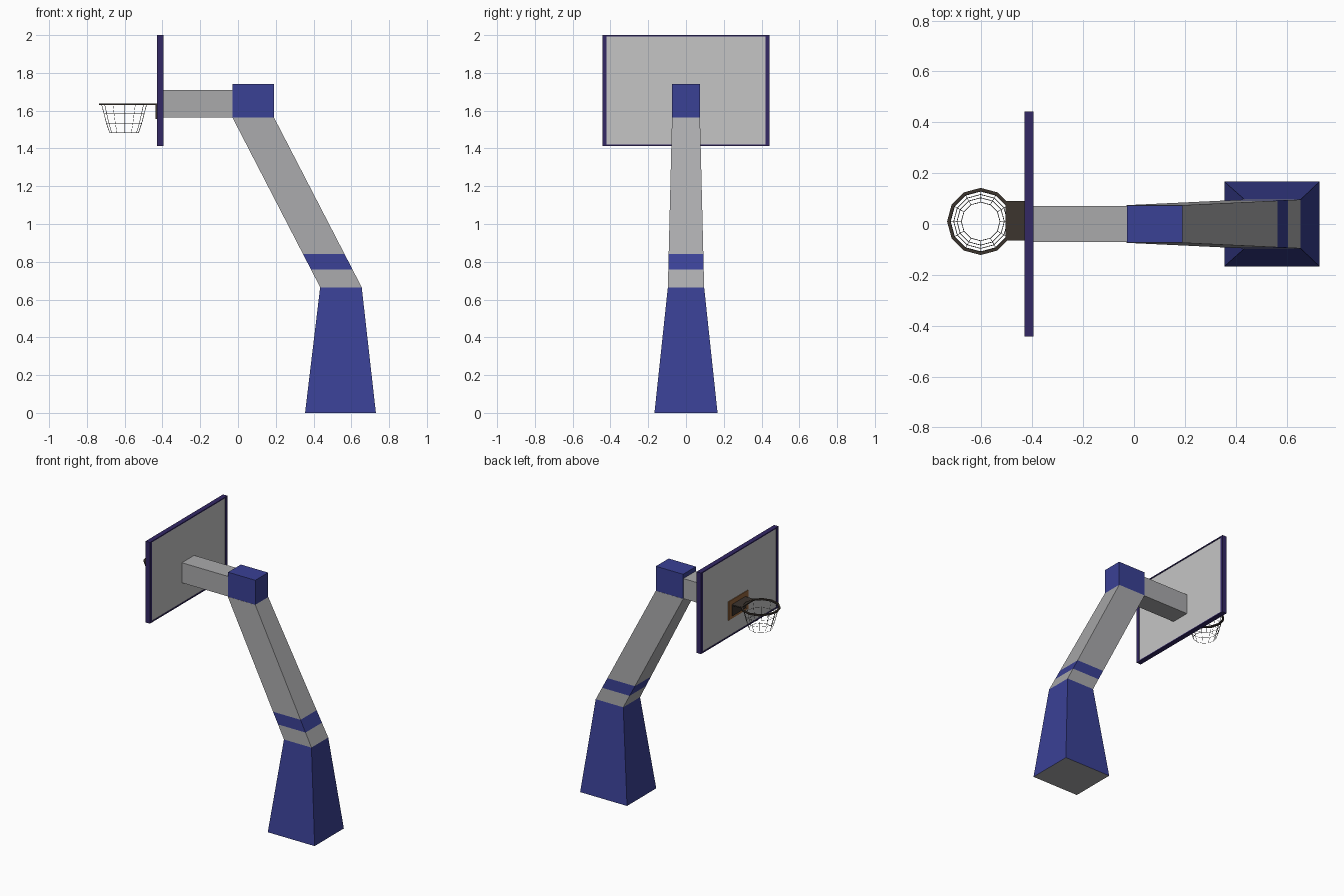
import bpy, bmesh, math

if "Cube" in bpy.data.objects:
    bpy.data.objects.remove(bpy.data.objects["Cube"])


def material(name, rgb):
    m = bpy.data.materials.new(name)
    m.diffuse_color = (*rgb, 1)
    m.use_nodes = True
    m.node_tree.nodes["Principled BSDF"].inputs["Base Color"].default_value = m.diffuse_color
    return m


BLUE = material("blue_paint", (0.042, 0.052, 0.30))
GREY = material("grey_metal", (0.40, 0.40, 0.41))
PANEL = material("board_grey", (0.56, 0.56, 0.56))
PURPLE = material("dark_purple", (0.033, 0.021, 0.13))
ORANGE = material("brown_orange", (0.30, 0.13, 0.045))
DARK = material("dark_brown", (0.045, 0.035, 0.028))
NET = material("net_grey", (0.10, 0.10, 0.10))


def finish(name, bm, mats):
    bmesh.ops.recalc_face_normals(bm, faces=bm.faces)
    me = bpy.data.meshes.new(name)
    bm.to_mesh(me)
    bm.free()
    for m in mats:
        me.materials.append(m)
    ob = bpy.data.objects.new(name, me)
    bpy.context.collection.objects.link(ob)
    return ob


def loft(name, sections, mats, rule=None):
    """Stack of rectangles (z, x0, x1, half_y); rule(face centre) gives the material."""
    bm = bmesh.new()
    rings = [[bm.verts.new(p) for p in ((a, -h, z), (b, -h, z), (b, h, z), (a, h, z))]
             for z, a, b, h in sections]
    for r, s in zip(rings, rings[1:]):
        for i in range(4):
            j = (i + 1) % 4
            bm.faces.new((r[i], r[j], s[j], s[i]))
    bm.faces.new(rings[0])
    bm.faces.new(rings[-1])
    if rule:
        for f in bm.faces:
            f.material_index = rule(f.calc_center_median())
    return finish(name, bm, mats)


def box(name, x, y, z, mat):
    bm = bmesh.new()
    bmesh.ops.create_cube(bm, size=1)
    for v in bm.verts:
        v.co = [sum(r) / 2 + c * (r[1] - r[0]) for r, c in zip((x, y, z), v.co)]
    return finish(name, bm, [mat])


# Tapered pedestal with grey underside
loft("pedestal", [(0, 0.355, 0.73, 0.167), (0.665, 0.435, 0.655, 0.096)],
     [BLUE, GREY], lambda c: int(c.z < 0.01))


# Leaning post with a painted blue band
def post_section(z):
    t = (z - 0.665) / 0.9
    x = 0.435 - 0.465 * t
    return (z, x, x + 0.22, 0.096 - 0.022 * t)


loft("leaning_post", [post_section(z) for z in (0.665, 0.76, 0.84, 1.565)],
     [GREY, BLUE], lambda c: int(0.77 < c.z < 0.83))

# Corner cap and horizontal arm
box("corner_cap", (-0.028, 0.19), (-0.073, 0.073), (1.565, 1.742), BLUE)
box("horizontal_arm", (-0.402, -0.028), (-0.07, 0.07), (1.565, 1.71), GREY)

# Backboard panel and its frame
box("backboard_panel", (-0.425, -0.400), (-0.43, 0.43), (1.42, 1.995), PANEL)
for side, s in (("left", 1), ("right", -1)):
    ys = sorted((s * 0.421, s * 0.443))
    box("frame_" + side, (-0.43, -0.395), ys, (1.413, 2.0), PURPLE)
for end, z in (("bottom", 1.413), ("top", 1.992)):
    box("frame_" + end, (-0.43, -0.395), (-0.421, 0.421), (z, z + 0.008), PURPLE)

# Hoop mounting: painted target, back plate and shelf
box("target_plate", (-0.430, -0.424), (-0.10, 0.125), (1.535, 1.67), ORANGE)
box("hoop_back_plate", (-0.436, -0.428), (-0.065, 0.09), (1.555, 1.637), DARK)
box("hoop_shelf", (-0.505, -0.43), (-0.065, 0.09), (1.629, 1.637), DARK)

# Twelve-sided rim with a square section
SIDES, CX, CY = 12, -0.603, 0.01


def ring_of_verts(bm, r, z):
    return [bm.verts.new((CX + r * math.cos(2 * math.pi * i / SIDES),
                          CY + r * math.sin(2 * math.pi * i / SIDES), z))
            for i in range(SIDES)]


def bridge(bm, a, b):
    for i in range(SIDES):
        j = (i + 1) % SIDES
        bm.faces.new((a[i], a[j], b[j], b[i]))


bm = bmesh.new()
rim = [ring_of_verts(bm, r, z) for r, z in
       ((0.132, 1.629), (0.132, 1.639), (0.119, 1.639), (0.119, 1.629))]
for k in range(4):
    bridge(bm, rim[k], rim[(k + 1) % 4])
finish("rim", bm, [DARK])

# Net: tapered open cage turned into thin cords
bm = bmesh.new()
net = [ring_of_verts(bm, r, z) for r, z in
       ((0.119, 1.632), (0.106, 1.583), (0.093, 1.533), (0.076, 1.483))]
for a, b in zip(net, net[1:]):
    bridge(bm, a, b)
cords = finish("net", bm, [NET])
wire = cords.modifiers.new("cords", 'WIREFRAME')
wire.thickness = 0.003
wire.use_even_offset = False
wire.use_boundary = True
